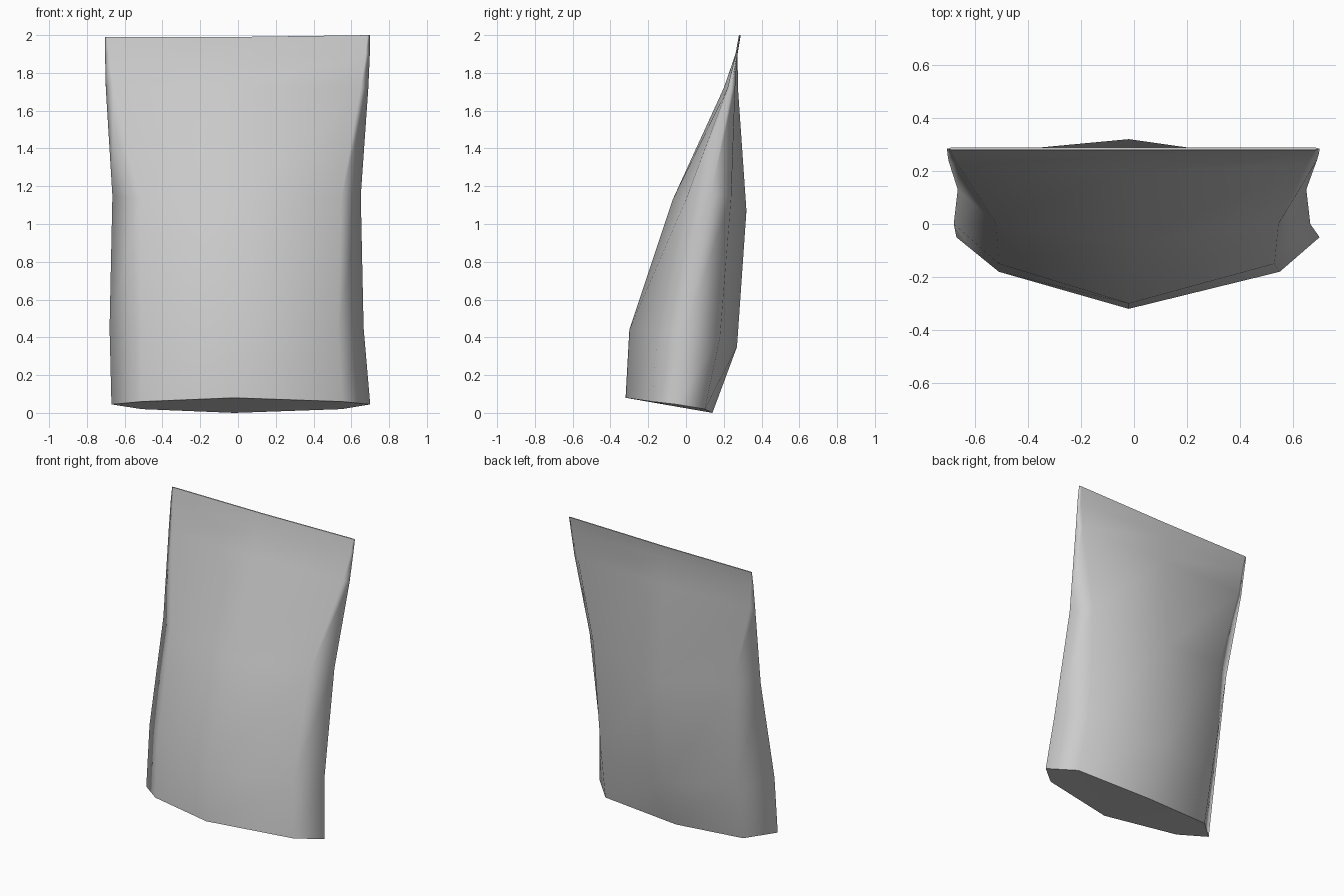
import bpy
import bmesh

cube = bpy.data.objects.get("Cube")
if cube:
    bpy.data.objects.remove(cube, do_unlink=True)

# Pale grey wrapper material
grey = (0.6, 0.6, 0.6, 1.0)
mat = bpy.data.materials.new("pale grey")
mat.use_nodes = True
mat.diffuse_color = grey
mat.node_tree.nodes["Principled BSDF"].inputs["Base Color"].default_value = grey


def ring(left, right, front, back, sides, corner_l, corner_r, fold_f, fold_b, z):
    """Eight points round the pouch: ridges, panel corners and side folds.
    z holds the heights of front ridge, front corner, side, back corner, back ridge."""
    mid = -0.02
    return [(mid, front, z[0]), (corner_r, fold_f, z[1]), (right, sides, z[2]),
            (corner_r, fold_b, z[3]), (mid, back, z[4]), (corner_l, fold_b, z[3]),
            (left, sides, z[2]), (corner_l, fold_f, z[1])]


# Sections from the base up to the flat top seam
rings = [
    ring(-0.67, 0.70, -0.32, 0.14, -0.05, -0.51, 0.55, -0.18, 0.10, (0.08, 0.06, 0.045, 0.02, 0)),
    ring(-0.68, 0.665, -0.30, 0.27, 0.0, -0.51, 0.53, -0.15, 0.18, (0.44, 0.43, 0.45, 0.4, 0.35)),
    ring(-0.665, 0.65, -0.07, 0.32, 0.13, -0.52, 0.545, 0.0, 0.24, (1.13, 1.13, 1.15, 1.15, 1.07)),
    ring(-0.70, 0.69, 0.20, 0.275, 0.24, -0.66, 0.65, 0.22, 0.26, (1.72,) * 5),
    ring(-0.704, 0.698, 0.262, 0.273, 0.267, -0.68, 0.675, 0.263, 0.272, (1.9,) * 5),
    ring(-0.705, 0.70, 0.28, 0.288, 0.284, -0.69, 0.685, 0.28, 0.288, (1.99,) * 5),
]

bm = bmesh.new()
loops = [[bm.verts.new(p) for p in r] for r in rings]

# Seam rises slightly to one side
for v in loops[-1]:
    v.co.z += 0.01 * max(v.co.x, 0) / 0.7

# Wrapper walls
for low, high in zip(loops, loops[1:]):
    for i in range(8):
        j = (i + 1) % 8
        bm.faces.new((low[i], low[j], high[j], high[i]))

# Base panels folded along the width, and the closed seam
base, seam = loops[0], loops[-1]
for loop in (base, seam):
    mid = bm.verts.new((loop[0].co + loop[4].co) / 2)
    for i in range(8):
        bm.faces.new((loop[i], loop[(i + 1) % 8], mid))

bmesh.ops.recalc_face_normals(bm, faces=bm.faces)
for f in bm.faces:
    f.smooth = True
for loop in (base, seam):
    for i in range(8):
        bm.edges.get((loop[i], loop[(i + 1) % 8])).smooth = False

mesh = bpy.data.meshes.new("pouch")
bm.to_mesh(mesh)
bm.free()
mesh.materials.append(mat)
pouch = bpy.data.objects.new("pouch", mesh)
bpy.context.collection.objects.link(pouch)
